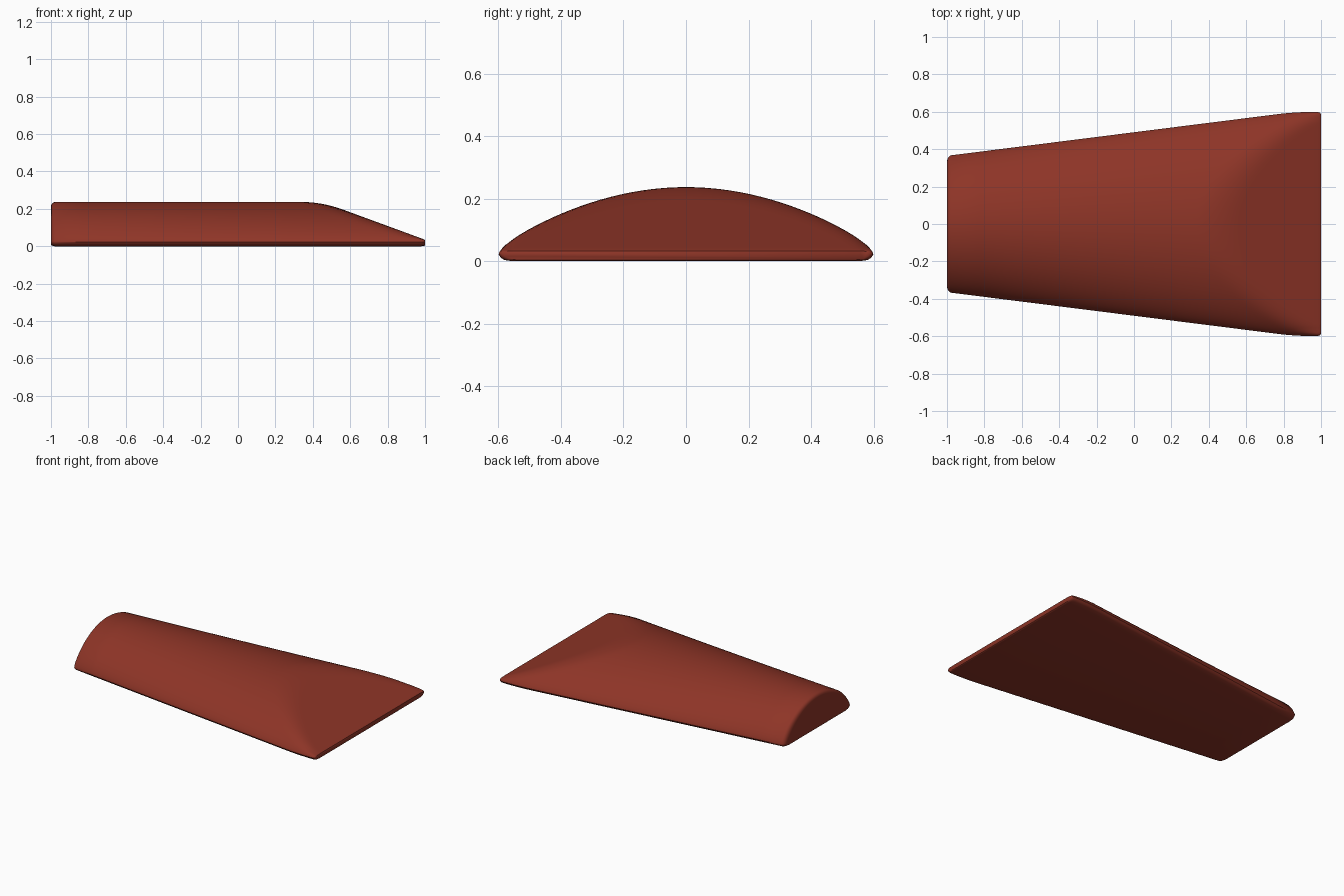
import bpy, bmesh, math

if "Cube" in bpy.data.objects:
    bpy.data.objects.remove(bpy.data.objects["Cube"])

RIM, TOP = 0.022, 0.237     # height of the widest edge, height of the ridge
N = 48                      # steps across the arch


def soft_min(a, b, k):
    if k < 1e-5:
        return min(a, b)
    h = max(k - abs(a - b), 0) / k
    return min(a, b) - h * h * k / 4


def half_width(x):
    # straight taper, levelling off near the wide end
    return soft_min(0.367 + 0.126 * (x + 0.98), 0.599, 0.012)


def section(x, inset):
    """Closed ring of points: arched top cut by the front slope, flat base."""
    w = half_width(x) - inset * 1.3
    slope = 0.035 + 0.367 * (1 - x)
    pts = []
    for i in range(N + 1):
        t = -math.cos(math.pi * i / N)
        arch = RIM + (TOP - RIM) * max(1 - t * t, 0) ** 0.72
        k = min(0.042, arch - RIM)
        z = soft_min(arch, slope, k)
        # rounded ends pull the top down slightly
        z = max(z - inset * min(1, (z - RIM) * 12), RIM)
        pts.append((x, t * w, z))
    low = min(inset * 0.4, 0.008)
    for d, z in ((0.006, 0.012), (0.018, 0.004), (0.045, 0)):
        pts.append((x, w - d, z + low))
    for d, z in ((0.045, 0), (0.018, 0.004), (0.006, 0.012)):
        pts.append((x, -w + d, z + low))
    return pts


# stations along the length, with small rounded ends
stations = [(-1, 0.022), (-0.997, 0.012), (-0.991, 0.005), (-0.98, 0)]
stations += [(-0.98 + 1.2 * i / 8, 0) for i in range(1, 9)]
stations += [(0.22 + 0.76 * i / 40, 0) for i in range(1, 41)]
stations += [(0.992, 0.002), (0.997, 0.005), (1, 0.010)]

bm = bmesh.new()
rings = [[bm.verts.new(p) for p in section(x, d)] for x, d in stations]
for a, b in zip(rings, rings[1:]):
    n = len(a)
    for i in range(n):
        j = (i + 1) % n
        bm.faces.new((a[i], a[j], b[j], b[i]))
bm.faces.new(rings[0])
bm.faces.new(rings[-1])
bmesh.ops.remove_doubles(bm, verts=bm.verts, dist=1e-5)
bmesh.ops.recalc_face_normals(bm, faces=bm.faces)

mesh = bpy.data.meshes.new("tapered_wedge")
bm.to_mesh(mesh)
bm.free()
wedge = bpy.data.objects.new("tapered_wedge", mesh)
bpy.context.collection.objects.link(wedge)

mat = bpy.data.materials.new("brick_red")
mat.diffuse_color = (0.27, 0.035, 0.02, 1)
mat.use_nodes = True
mat.node_tree.nodes["Principled BSDF"].inputs["Base Color"].default_value = mat.diffuse_color
mesh.materials.append(mat)

bpy.context.view_layer.objects.active = wedge
wedge.select_set(True)
bpy.ops.object.shade_smooth_by_angle(angle=math.radians(40))
